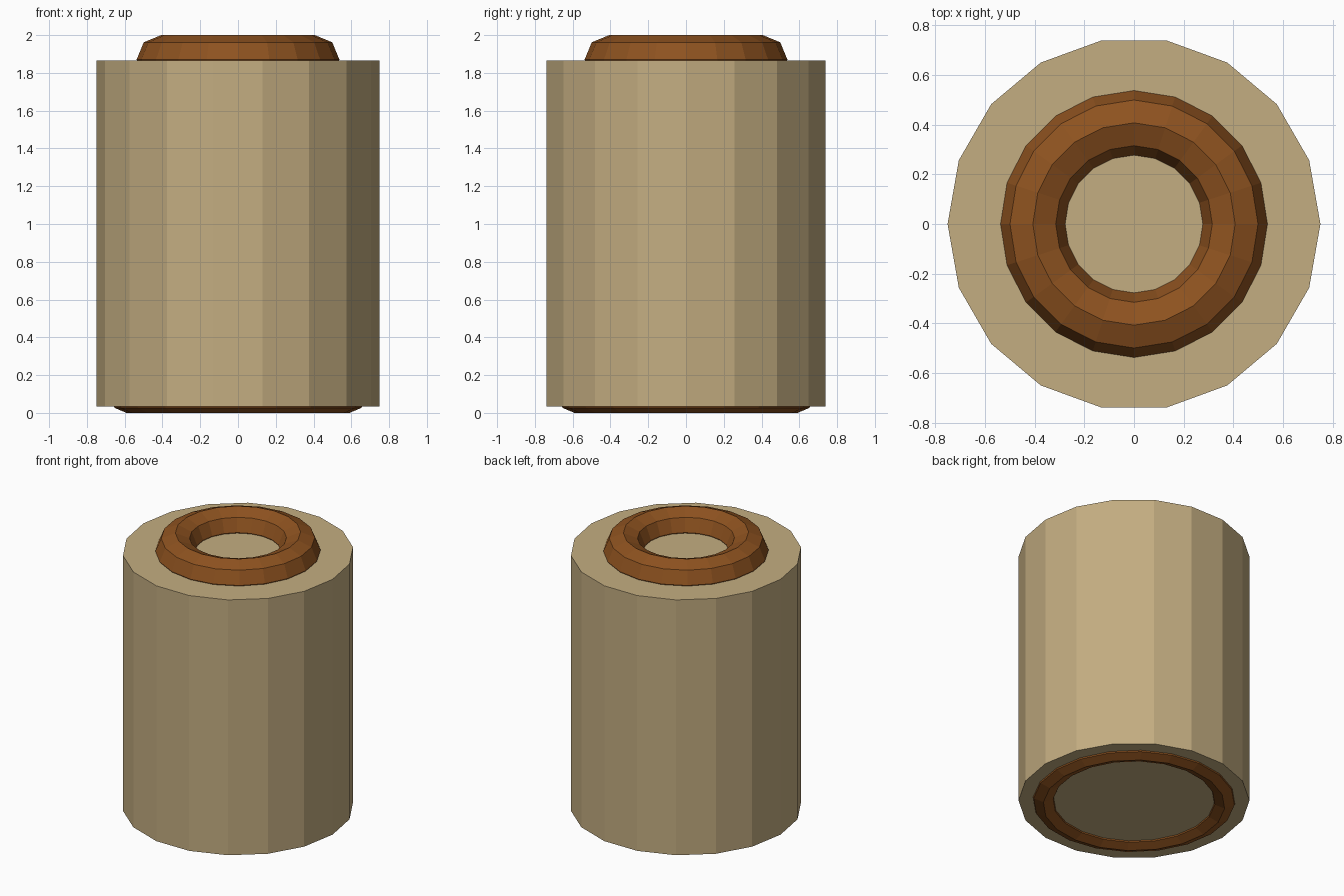
import bpy

if "Cube" in bpy.data.objects:
    bpy.data.objects.remove(bpy.data.objects["Cube"])


def material(name, color):
    mat = bpy.data.materials.new(name)
    mat.diffuse_color = (*color, 1.0)
    mat.use_nodes = True
    mat.node_tree.nodes["Principled BSDF"].inputs["Base Color"].default_value = mat.diffuse_color
    return mat


tan = material("tan", (0.55, 0.42, 0.22))
brown = material("brown", (0.27, 0.085, 0.014))


def ring(name, major, minor, z):
    # 20-sided ring with an eight-sided section, partly sunk into the body
    bpy.ops.mesh.primitive_torus_add(
        major_segments=20, minor_segments=8,
        major_radius=major, minor_radius=minor, location=(0, 0, z))
    obj = bpy.context.object
    obj.name = name
    obj.data.materials.append(brown)
    return obj


# Main body: 18-sided drum with corners on the x axis
bpy.ops.mesh.primitive_cylinder_add(
    vertices=18, radius=0.75, depth=1.83, location=(0, 0, 0.95),
    rotation=(0, 0, 1.5707963))
body = bpy.context.object
body.name = "body"
body.data.materials.append(tan)

# Raised rim on top and foot ring underneath
ring("top_rim", 0.407, 0.13, 1.87)
ring("foot_ring", 0.59, 0.09, 0.09)
